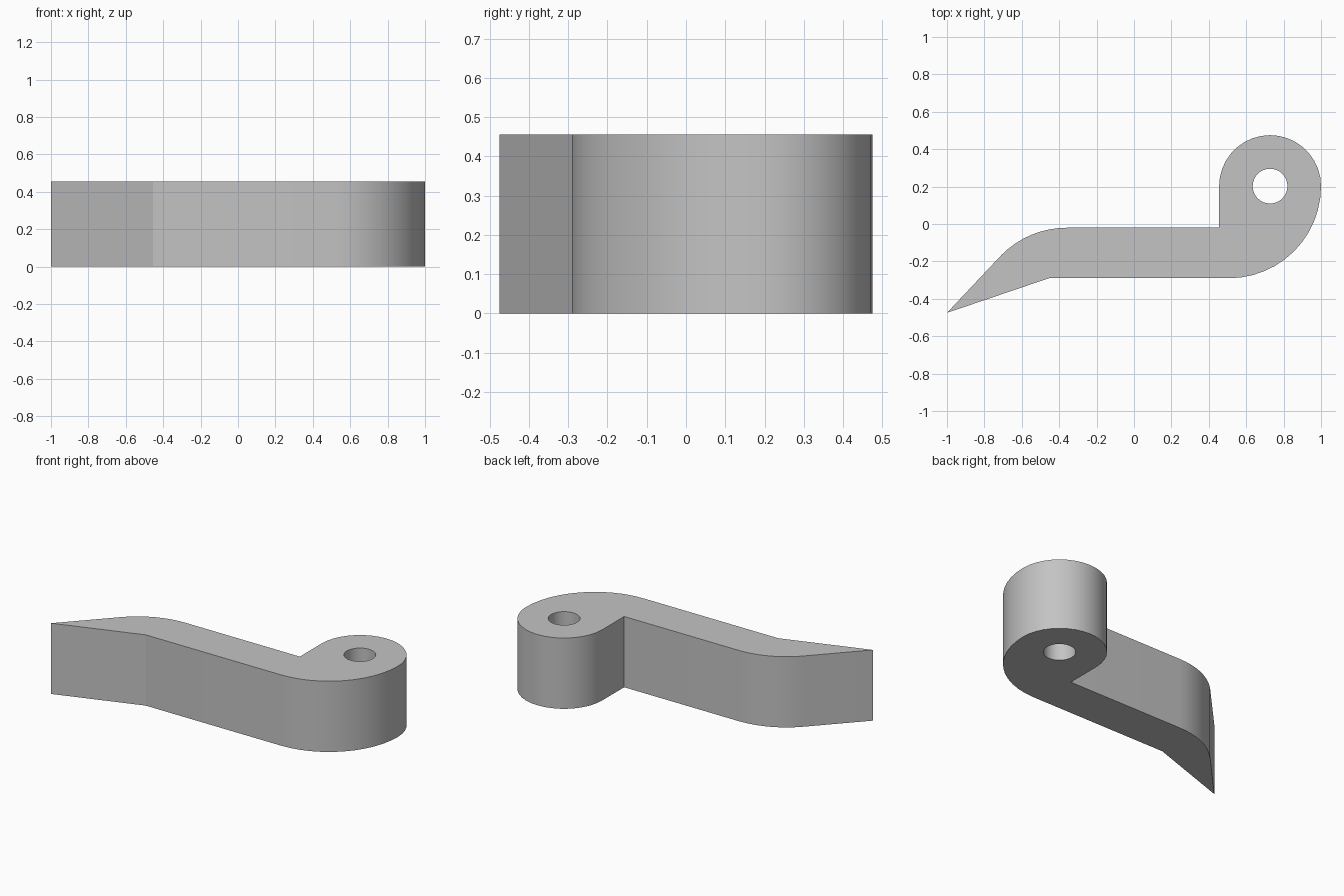
import bpy
import bmesh
from math import cos, sin, radians

cube = bpy.data.objects.get("Cube")
if cube:
    bpy.data.objects.remove(cube, do_unlink=True)

HEIGHT = 0.456
BOSS = (0.7275, 0.2025)
BOSS_RADIUS = 0.2725
HOLE_RADIUS = 0.093


def arc(center, radius, start, end, steps):
    """Points on an arc, both ends included, angles in degrees."""
    angles = [radians(start + (end - start) * i / steps) for i in range(steps + 1)]
    return [(center[0] + radius * cos(a), center[1] + radius * sin(a)) for a in angles]


def add_loop(bm, points):
    verts = [bm.verts.new((x, y, 0)) for x, y in points]
    return [bm.edges.new((v, verts[(i + 1) % len(verts)])) for i, v in enumerate(verts)]


# Outline: pointed tip, straight arm, heel curve, round boss, shoulder curve
outline = [(-1, -0.475), (-0.455, -0.29)]
heel_radius = BOSS[1] + 0.29
outline += arc((1 - heel_radius, BOSS[1]), heel_radius, -90, 0, 12)
outline += arc(BOSS, BOSS_RADIUS, 0, 180, 18)[1:]
outline += [(BOSS[0] - BOSS_RADIUS, -0.02)]
outline += arc((-0.36, -0.51), 0.49, 90, 135, 8)

# Pin hole through the boss
hole = arc(BOSS, HOLE_RADIUS, 0, 360, 32)[:-1]

# Fill between the outline and the hole, then raise to full thickness
bm = bmesh.new()
edges = add_loop(bm, outline) + add_loop(bm, hole)
bmesh.ops.triangle_fill(bm, edges=edges, use_beauty=True)
raised = bmesh.ops.extrude_face_region(bm, geom=bm.faces[:], use_keep_orig=True)
top = [g for g in raised["geom"] if isinstance(g, bmesh.types.BMVert)]
bmesh.ops.translate(bm, verts=top, vec=(0, 0, HEIGHT))
bmesh.ops.recalc_face_normals(bm, faces=bm.faces[:])

mesh = bpy.data.meshes.new("lever_arm")
bm.to_mesh(mesh)
bm.free()
lever = bpy.data.objects.new("lever_arm", mesh)
bpy.context.collection.objects.link(lever)

# Plain grey finish
grey = bpy.data.materials.new("plain_grey")
grey.use_nodes = True
colour = (0.55, 0.55, 0.55, 1)
grey.diffuse_color = colour
grey.node_tree.nodes["Principled BSDF"].inputs["Base Color"].default_value = colour
mesh.materials.append(grey)

# Smooth curved walls with crisp edges
bpy.ops.object.select_all(action="DESELECT")
lever.select_set(True)
bpy.context.view_layer.objects.active = lever
bpy.ops.object.shade_smooth_by_angle(angle=radians(15))
